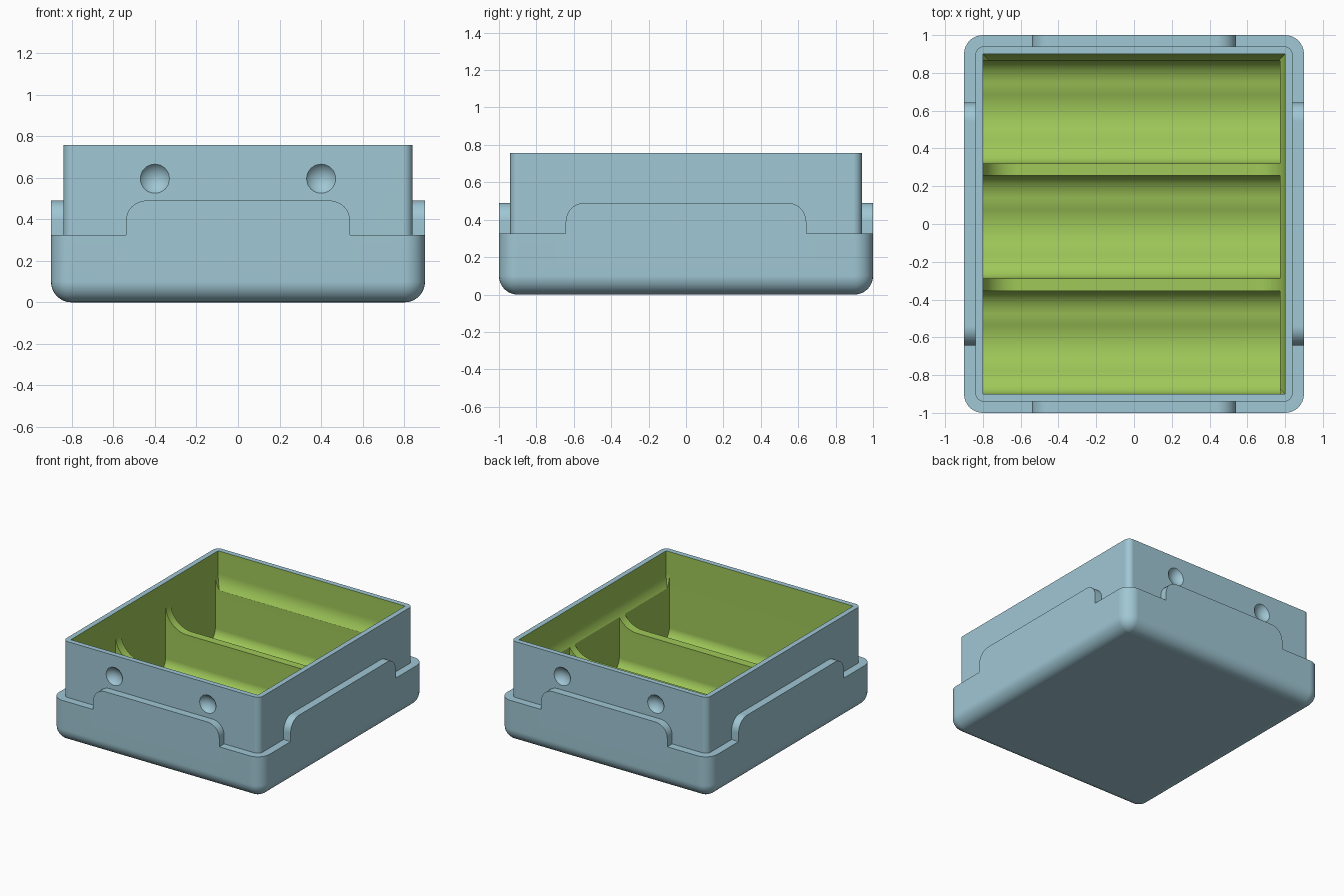
import bpy, bmesh, math
from mathutils import Matrix

if "Cube" in bpy.data.objects:
    bpy.data.objects.remove(bpy.data.objects["Cube"])


def material(name, rgb):
    m = bpy.data.materials.new(name)
    m.diffuse_color = (*rgb, 1)
    m.use_nodes = True
    m.node_tree.nodes["Principled BSDF"].inputs["Base Color"].default_value = m.diffuse_color
    return m


BLUE = material("pale_blue", (0.35, 0.57, 0.66))
GREEN = material("leaf_green", (0.35, 0.58, 0.10))


def finish(bm, name, slot=0):
    bmesh.ops.recalc_face_normals(bm, faces=bm.faces)
    for f in bm.faces:
        f.material_index = slot
    me = bpy.data.meshes.new(name)
    bm.to_mesh(me)
    bm.free()
    me.materials.append(BLUE)
    me.materials.append(GREEN)
    ob = bpy.data.objects.new(name, me)
    bpy.context.collection.objects.link(ob)
    return ob


def rounded_rect(hx, hy, r, n=8):
    """Plan outline with rounded corners (sharp when r is 0)."""
    if r <= 0:
        return [(hx, hy), (-hx, hy), (-hx, -hy), (hx, -hy)]
    pts = []
    for i, (sx, sy) in enumerate([(1, 1), (-1, 1), (-1, -1), (1, -1)]):
        for k in range(n + 1):
            a = math.radians(90 * (i + k / n))
            pts.append((sx * (hx - r) + r * math.cos(a), sy * (hy - r) + r * math.sin(a)))
    return pts


def loft(name, rings, slot=0):
    """Skin a stack of (outline, z) rings and cap both ends."""
    bm = bmesh.new()
    loops = [[bm.verts.new((x, y, z)) for x, y in pts] for pts, z in rings]
    n = len(loops[0])
    for a, b in zip(loops, loops[1:]):
        for i in range(n):
            bm.faces.new((a[i], a[(i + 1) % n], b[(i + 1) % n], b[i]))
    bm.faces.new(loops[0])
    bm.faces.new(loops[-1])
    return finish(bm, name, slot)


def prism(name, profile, lo, hi, axis, slot=0):
    """Extrude a (horizontal, z) profile along x or y."""
    bm = bmesh.new()
    place = (lambda h, z, t: (t, h, z)) if axis == "x" else (lambda h, z, t: (h, t, z))
    a = [bm.verts.new(place(h, z, lo)) for h, z in profile]
    b = [bm.verts.new(place(h, z, hi)) for h, z in profile]
    n = len(a)
    for i in range(n):
        bm.faces.new((a[i], a[(i + 1) % n], b[(i + 1) % n], b[i]))
    bm.faces.new(a)
    bm.faces.new(b)
    return finish(bm, name, slot)


def combine(target, tool, op):
    mod = target.modifiers.new(op.lower(), "BOOLEAN")
    mod.operation, mod.solver, mod.object = op, "EXACT", tool
    bpy.context.view_layer.objects.active = target
    bpy.ops.object.modifier_apply(modifier=mod.name)
    bpy.data.objects.remove(tool)


# Outer shell with rounded bottom edge
R = 0.10
rings = []
for k in range(9):
    a = math.radians(90 * k / 8)
    inset = R * (1 - math.sin(a)) * 0.98
    rings.append((rounded_rect(0.9 - inset, 1 - inset, R - inset), R * (1 - math.cos(a))))
rings.append((rounded_rect(0.9, 1, R), 0.325))
case = loft("battery_tray", rings)

# Inner collar standing above the shell
collar = rounded_rect(0.84, 0.94, 0.045)
combine(case, loft("collar", [(collar, 0.12), (collar, 0.757)]), "UNION")


# Raised locking tabs on all four sides
def tab_profile(half, top=0.49, r=0.10):
    pts = [(-half, 0.2), (half, 0.2)]
    for s, start in ((1, 0), (-1, 90)):
        for k in range(9):
            a = math.radians(start + 90 * k / 8)
            pts.append((s * (half - r) + r * math.cos(a), top - r + r * math.sin(a)))
    return pts


combine(case, prism("end_tabs", tab_profile(0.54), -1, 1, "y"), "UNION")
combine(case, prism("side_tabs", tab_profile(0.643), -0.9, 0.9, "x"), "UNION")

# Upper pocket with filleted floor
F = 0.18
rings = []
for k in range(11):
    a = math.radians(90 * k / 10)
    inset = F * (1 - math.sin(a))
    rings.append((rounded_rect(0.8 - inset, 0.9 - inset, 0), 0.40 + F * (1 - math.cos(a))))
rings.append((rounded_rect(0.8, 0.9, 0), 0.9))
combine(case, loft("pocket", rings, 1), "DIFFERENCE")

# Three long troughs: filleted sides and a shallow round groove in the floor
W, FW, FH, FLOOR = 0.2725, 0.15, 0.11, 0.06
for cy in (0.5925, -0.015, -0.6275):
    half = [(W, 0.70)]
    for k in range(9):
        a = math.radians(90 * k / 8)
        half.append((W - FW * (1 - math.cos(a)), FLOOR + FH * (1 - math.sin(a))))
    g = W - FW
    groove = [(g * (1 - k / 4), FLOOR - 0.028 * (1 - (1 - k / 4) ** 2)) for k in range(1, 5)]
    half += groove
    profile = half + [(-h, z) for h, z in reversed(half[:-1])]
    profile = [(cy + h, z) for h, z in profile]
    combine(case, prism("trough", profile, -0.8, 0.772, "x", 1), "DIFFERENCE")

# Round dimples on the front and back of the collar
for sx in (-1, 1):
    for sy in (-1, 1):
        bm = bmesh.new()
        bmesh.ops.create_uvsphere(bm, u_segments=32, v_segments=32, radius=0.0875,
                                  matrix=Matrix.Translation((sx * 0.4, sy * 0.9925, 0.595))
                                  @ Matrix.Rotation(math.pi / 2, 4, "X"))
        combine(case, finish(bm, "dimple"), "DIFFERENCE")

# Smooth shading with crisp edges
bpy.ops.object.select_all(action="DESELECT")
case.select_set(True)
bpy.context.view_layer.objects.active = case
bpy.ops.object.shade_smooth_by_angle(angle=math.radians(25))
wn = case.modifiers.new("even_normals", "WEIGHTED_NORMAL")
wn.keep_sharp = True
